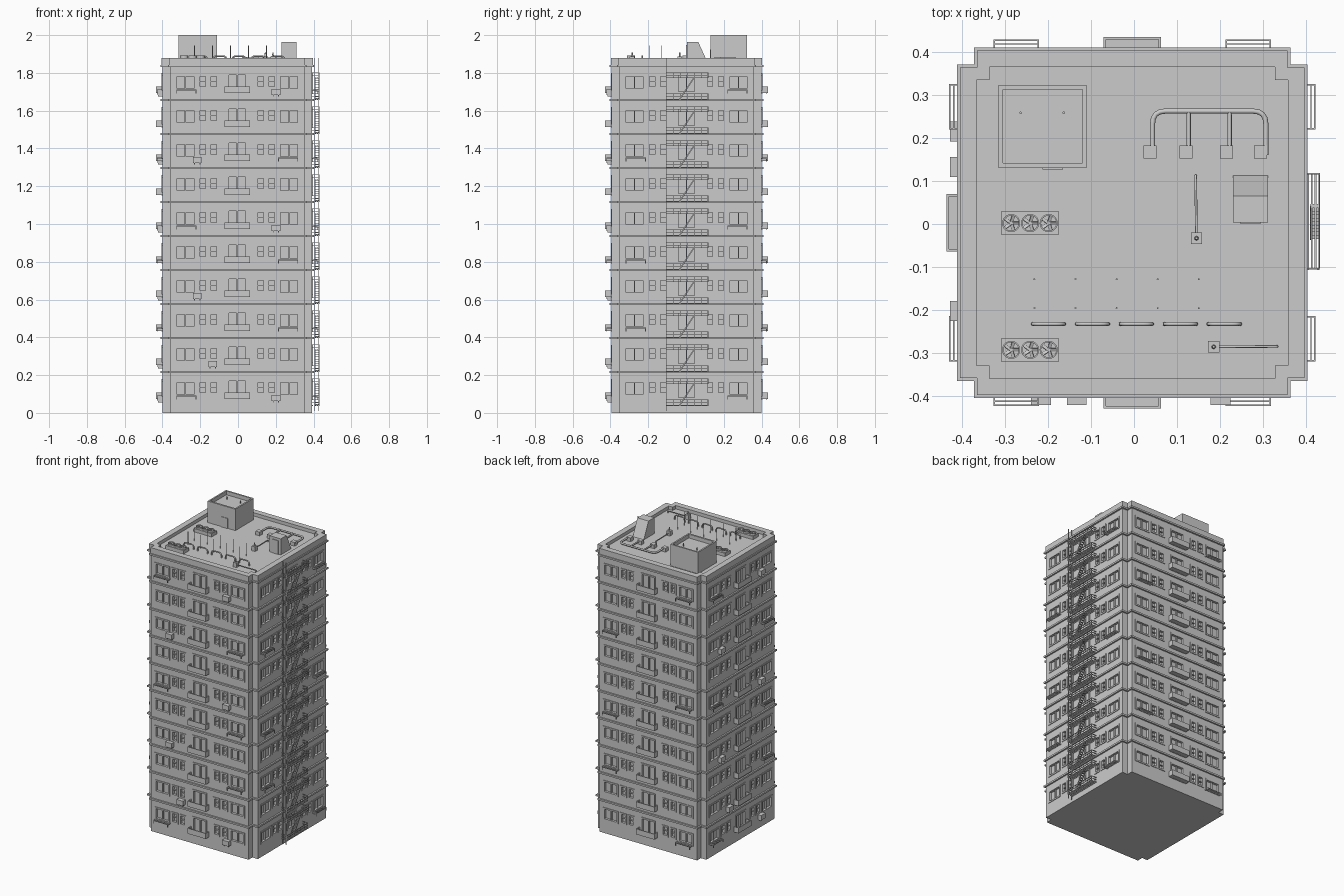
import bpy, bmesh
from math import pi, cos, sin
from mathutils import Matrix, Vector

if "Cube" in bpy.data.objects:
    bpy.data.objects.remove(bpy.data.objects["Cube"])

CX, CY = -0.004, 0.003           # centre of the tower itself
H, ARM = 0.397, 0.357            # wall half width, half width of each face
ROOF, TOP, STEP = 1.858, 1.88, 0.18
BASE = [0.037 + STEP * i for i in range(10)]
FACES = {"front": 0, "right": pi / 2, "back": pi, "left": -pi / 2}


def obj(name, bm, loc=(0, 0, 0)):
    me = bpy.data.meshes.new(name)
    bm.to_mesh(me)
    bm.free()
    return link(name, me, loc)


def link(name, data, loc=(0, 0, 0), rot=0.0, mirror=1):
    o = bpy.data.objects.new(name, data)
    o.location, o.rotation_euler.z, o.scale.x = loc, rot, mirror
    bpy.context.collection.objects.link(o)
    return o


def box(bm, x0, x1, y0, y1, z0, z1, m=None):
    v = [bm.verts.new((x, y, z)) for z in (z0, z1) for x, y in ((x0, y0), (x1, y0), (x1, y1), (x0, y1))]
    for f in ((3, 2, 1, 0), (4, 5, 6, 7), (0, 1, 5, 4), (1, 2, 6, 5), (2, 3, 7, 6), (3, 0, 4, 7)):
        bm.faces.new([v[i] for i in f])
    if m:
        bmesh.ops.transform(bm, matrix=m, verts=v)


def cyl(bm, x, y, z0, z1, r, r2=None, n=12):
    bmesh.ops.create_cone(bm, cap_ends=True, segments=n, radius1=r, radius2=r if r2 is None else r2,
                          depth=z1 - z0, matrix=Matrix.Translation((x, y, (z0 + z1) / 2)))


def notched(h, a):
    """Square outline with a step cut out of each corner."""
    q = [(a, -h), (a, -a), (h, -a)]
    return [Matrix.Rotation(k * pi / 2, 2) @ Vector(p) for k in range(4) for p in q]


def prism(bm, outer, z0, z1, inner=None):
    rings = [[bm.verts.new((p.x, p.y, z)) for p in o] for o in (outer, inner) if o for z in (z0, z1)]
    n = len(outer)
    loop = [(0, 1), (1, 3), (3, 2), (2, 0)] if inner else [(0, 1)]
    for a, b in loop:
        for i in range(n):
            j = (i + 1) % n
            bm.faces.new((rings[a][i], rings[a][j], rings[b][j], rings[b][i]))
    if not inner:
        bm.faces.new(rings[0][::-1])
        bm.faces.new(rings[1])


def pipe(name, pts, r, fillet=0.0):
    pts = [Vector(p) for p in pts]
    out = [pts[0]]
    for a, b, c in zip(pts, pts[1:], pts[2:]):
        s, e = b + (a - b).normalized() * fillet, b + (c - b).normalized() * fillet
        out += [s * (1 - t) ** 2 + b * 2 * t * (1 - t) + e * t * t for t in (0, .25, .5, .75, 1)]
    out.append(pts[-1])
    cu = bpy.data.curves.new(name, 'CURVE')
    cu.dimensions, cu.bevel_depth, cu.bevel_resolution, cu.use_fill_caps = '3D', r, 2, True
    sp = cu.splines.new('POLY')
    sp.points.add(len(out) - 1)
    for p, q in zip(sp.points, out):
        p.co = (*q, 1)
    return link(name, cu)


# Core, parapet and floor bands
bm = bmesh.new()
prism(bm, notched(H - 0.012, ARM), 0, ROOF)
obj("building_core", bm, (CX, CY, 0))
bm = bmesh.new()
prism(bm, notched(H + 0.003, ARM + 0.003), 1.83, TOP, notched(0.361, 0.331))
obj("parapet", bm, (CX, CY, 0))
bm = bmesh.new()
for b in BASE:
    prism(bm, notched(H + 0.010, ARM + 0.010), b + STEP - 0.006, b + STEP + 0.005)
obj("floor_bands", bm, (CX, CY, 0))

# Openings of one storey: u range, z range above the floor
half = [(0.225, 0.325, 0.055, 0.128), (0.105, 0.143, 0.065, 0.128), (0.163, 0.201, 0.065, 0.128)]
OPEN = [(-0.048, 0.048, 0.04, 0.138)] + half + [(-b, -a, c, d) for a, b, c, d in half]

# Wall skin with openings
us = sorted({-ARM, ARM} | {u for o in OPEN for u in o[:2]})
zs = sorted({0, 1.832} | {b + z for b in BASE for o in OPEN for z in o[2:]})
bm = bmesh.new()
grid = [[bm.verts.new((u, -H, z)) for u in us] for z in zs]
for j in range(len(zs) - 1):
    for i in range(len(us) - 1):
        u, z = (us[i] + us[i + 1]) / 2, (zs[j] + zs[j + 1]) / 2
        if not any(o[0] < u < o[1] and b + o[2] < z < b + o[3] for o in OPEN for b in BASE):
            bm.faces.new((grid[j][i], grid[j][i + 1], grid[j + 1][i + 1], grid[j + 1][i]))
wall = bpy.data.meshes.new("wall")
bm.to_mesh(wall)
bm.free()

# Window frames, balconies, drying racks, cooling units
fr, ba, ra, ac = (bmesh.new() for _ in range(4))
for n, b in enumerate(BASE, 1):
    for u0, u1, z0, z1 in OPEN:
        t, y0, y1 = 0.005, -H - 0.004, -H + 0.012
        box(fr, u0 - t, u0 + t, y0, y1, b + z0 - t, b + z1 + t)
        box(fr, u1 - t, u1 + t, y0, y1, b + z0 - t, b + z1 + t)
        box(fr, u0 + t, u1 - t, y0, y1, b + z0 - t, b + z0 + t)
        box(fr, u0 + t, u1 - t, y0, y1, b + z1 - t, b + z1 + t)
        c = (u0 + u1) / 2
        if u1 - u0 > 0.05:
            box(fr, c - 0.003, c + 0.003, -H + 0.002, y1, b + z0, b + z1)
        else:
            c = b + (z0 + z1) / 2
            box(fr, u0, u1, -H + 0.002, y1, c - 0.002, c + 0.002)
    y0, z0, z1 = -H - 0.034, b + 0.036, b + 0.072
    box(ba, -0.067, 0.067, y0, -H, z0, z0 + 0.006)
    box(ba, -0.067, 0.067, y0, y0 + 0.006, z0, z1)
    for s in (-0.067, 0.061):
        box(ba, s, s + 0.006, y0, -H, z0, z1)
    rack = {10: -1, 6: -1, 1: -1, 8: 1, 5: 1, 3: 1}.get(n)
    if rack:
        c = rack * 0.269
        for k in range(3):
            y = -H - 0.028 + 0.009 * k
            box(ra, c - 0.053, c + 0.053, y, y + 0.003, b + 0.050, b + 0.055)
        for s in (-0.053, 0.049):
            box(ra, c + s, c + s + 0.004, -H - 0.028, -H, b + 0.047, b + 0.055)
            box(ra, c + s, c + s + 0.004, -H - 0.028, -H - 0.024, b + 0.034, b + 0.055)
    unit = {10: 0.205, 6: 0.205, 1: 0.205, 8: -0.212, 4: -0.212, 2: -0.129}.get(n)
    if unit:
        box(ac, unit - 0.023, unit + 0.023, -H - 0.026, -H, b + 0.025, b + 0.057)
        for s in (-0.017, 0.012):
            box(ac, unit + s, unit + s + 0.005, -H - 0.022, -H, b + 0.018, b + 0.025)
parts = {}
for nm, m in (("window_frames", fr), ("balconies", ba), ("drying_racks", ra), ("cooling_units", ac)):
    parts[nm] = bpy.data.meshes.new(nm)
    m.to_mesh(parts[nm])
    m.free()
for face, rot in FACES.items():
    o = link(face + "_wall", wall, (CX, CY, 0), rot)
    md = o.modifiers.new("thickness", 'SOLIDIFY')
    md.thickness, md.offset = 0.012, -1
    link(face + "_window_frames", parts["window_frames"], (CX, CY, 0), rot)
    plain = face in ("right", "back")
    link(face + "_drying_racks", parts["drying_racks"], (CX, CY, 0), rot, -1 if plain else 1)
    if face != "right":
        link(face + "_balconies", parts["balconies"], (CX, CY, 0), rot)
    if not plain:
        link(face + "_cooling_units", parts["cooling_units"], (CX, CY, 0), rot)

# Fire escape on the right face
bm = bmesh.new()
X0, X1, Y0, Y1 = 0.393, 0.432, -0.105, 0.118
for b in BASE:
    for z, h in ((b, 0.034), (b + 0.115, 0.03)):
        for k in range(5):                                   # slatted deck
            x = X0 + k * (X1 - X0 - 0.004) / 4
            box(bm, x, x + 0.004, Y0, Y1, z, z + 0.004)
        for zz in (z + h * 0.55, z + h):                     # rails
            box(bm, X1 - 0.003, X1, Y0, Y1, zz - 0.003, zz)
            for y in (Y0, Y1 - 0.003):
                box(bm, X0, X1, y, y + 0.003, zz - 0.003, zz)
        for k in range(7):                                   # posts
            y = Y0 + k * (Y1 - Y0 - 0.003) / 6
            box(bm, X1 - 0.003, X1, y, y + 0.003, z, z + h)
    for k in range(10):                                      # treads
        y, z = -0.035 + 0.008 * k, b + 0.006 + 0.012 * k
        box(bm, 0.409, 0.43, y, y + 0.009, z, z + 0.003)
    for x in (0.408, 0.429):                                 # stringers
        box(bm, x, x + 0.003, -0.07, 0.07, -0.003, 0.003,
            Matrix.Translation((0, 0.004, b + 0.06)) @ Matrix.Rotation(0.98, 4, 'X'))
for x in (0.402, 0.425):
    box(bm, x, x + 0.004, Y0 - 0.002, Y0 + 0.003, 0.01, TOP)
obj("fire_escape", bm)

# Roof machine house with recessed top
bm = bmesh.new()
x0, x1, y0, y1 = -0.314, -0.11, 0.13, 0.322
box(bm, x0, x1, y0, y1, ROOF, 1.975)
for a in ((x0, x1, y0, y0 + 0.012), (x0, x1, y1 - 0.01, y1),
          (x0, x0 + 0.01, y0, y1), (x1 - 0.01, x1, y0, y1)):
    box(bm, *a, 1.975, 2.0)
box(bm, -0.212, -0.165, 0.126, 0.13, ROOF, 1.925)
for x in (-0.263, -0.163):
    cyl(bm, x, 0.258, 1.97, 1.995, 0.003, n=8)
obj("machine_house", bm)

# Roof access hatch with sloping back
bm = bmesh.new()
prof = [(0.004, ROOF), (0.113, ROOF), (0.065, 1.964), (0.004, 1.964)]
f = bm.faces.new([bm.verts.new((0.23, y, z)) for y, z in prof])
ext = bmesh.ops.extrude_face_region(bm, geom=[f])
bmesh.ops.translate(bm, vec=(0.081, 0, 0), verts=[v for v in ext["geom"] if isinstance(v, bmesh.types.BMVert)])
bmesh.ops.recalc_face_normals(bm, faces=bm.faces)
box(bm, 0.247, 0.294, 0.0, 0.004, ROOF, 1.948)
obj("roof_hatch", bm)

# Roof pipework with end boxes
z = 1.875
pipe("main_pipe", [(0.043, 0.16, z), (0.043, 0.262, z), (0.306, 0.262, z), (0.306, 0.16, z)], 0.006, 0.03)
for x in (0.127, 0.222):
    pipe("branch_pipe", [(x, 0.16, z), (x, 0.262, z)], 0.005)
bm = bmesh.new()
for x in (0.037, 0.121, 0.215, 0.294):
    box(bm, x - 0.015, x + 0.015, 0.152, 0.182, ROOF, 1.883)
obj("pipe_boxes", bm)
for k in range(5):
    x = -0.235 + 0.102 * k
    pipe("arched_pipe", [(x, -0.232, ROOF), (x, -0.232, 1.888), (x + 0.073, -0.232, 1.888),
                         (x + 0.073, -0.232, ROOF)], 0.0045, 0.02)

# Fan banks
for y in (0.002, -0.292):
    bm = bmesh.new()
    box(bm, -0.307, -0.175, y - 0.028, y + 0.028, ROOF, 1.88)
    for x in (-0.285, -0.241, -0.198):
        ring = [[Vector((x + r * cos(a * pi / 10), y + r * sin(a * pi / 10))) for a in range(20)]
                for r in (0.021, 0.0175)]
        prism(bm, ring[0], 1.88, 1.891, ring[1])
        cyl(bm, x, y, 1.88, 1.889, 0.004)
        for k in range(5):
            box(bm, 0, 0.0175, -0.004, 0.004, -0.0007, 0.0007, Matrix.Translation((x, y, 1.885))
                @ Matrix.Rotation(k * 2 * pi / 5, 4, 'Z') @ Matrix.Rotation(0.5, 4, 'X'))
    obj("fan_bank", bm)

# Antenna rods
bm = bmesh.new()
for k in range(5):
    for y in (-0.128, -0.195):
        cyl(bm, -0.231 + 0.0953 * k, y, ROOF, 1.945, 0.0022, n=8)
obj("antenna_rods", bm)

# Valve boxes with a long feed pipe
for x, y, ex, ey in ((0.145, -0.033, 0.143, 0.112), (0.185, -0.285, 0.332, -0.284)):
    bm = bmesh.new()
    box(bm, x - 0.013, x + 0.013, y - 0.013, y + 0.013, ROOF, 1.888)
    cyl(bm, x, y, 1.888, 1.908, 0.005, 0.003)
    obj("valve_box", bm)
    pipe("feed_pipe", [(x, y, 1.872), (ex, ey, 1.872), (ex, ey, ROOF)], 0.003, 0.004)
